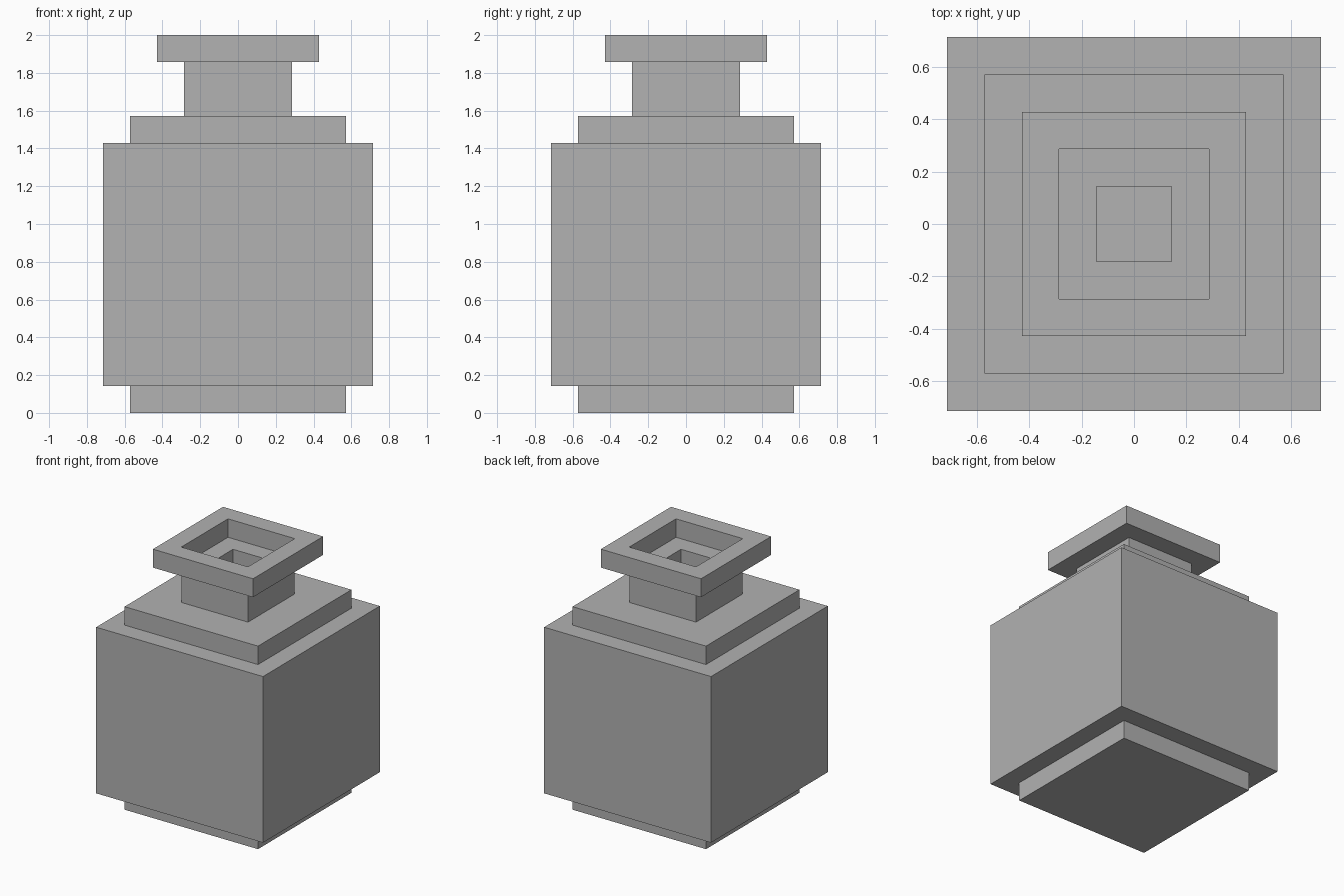
import bpy
import bmesh

cube = bpy.data.objects.get("Cube")
if cube:
    bpy.data.objects.remove(cube, do_unlink=True)

U = 2 / 14  # one block; the jar is fourteen blocks tall

grey = bpy.data.materials.new("plain grey")
grey.use_nodes = True
colour = (0.445, 0.445, 0.445, 1)
grey.diffuse_color = colour
grey.node_tree.nodes["Principled BSDF"].inputs["Base Color"].default_value = colour


def finish(name, bm):
    bmesh.ops.recalc_face_normals(bm, faces=bm.faces)
    mesh = bpy.data.meshes.new(name)
    bm.to_mesh(mesh)
    bm.free()
    mesh.materials.append(grey)
    obj = bpy.data.objects.new(name, mesh)
    bpy.context.collection.objects.link(obj)
    return obj


def square_sweep(name, profile):
    """Carry a closed (half width, height) profile around a square."""
    bm = bmesh.new()
    corners = [(-1, -1), (1, -1), (1, 1), (-1, 1)]
    loops = [[bm.verts.new((sx * r * U, sy * r * U, z * U)) for r, z in profile]
             for sx, sy in corners]
    for k, here in enumerate(loops):
        after = loops[(k + 1) % len(loops)]
        for i in range(len(profile)):
            j = (i + 1) % len(profile)
            bm.faces.new((here[i], after[i], after[j], here[j]))
    return finish(name, bm)


def square_ring(name, inner, outer, bottom, top):
    return square_sweep(name, [(inner, bottom), (outer, bottom),
                               (outer, top), (inner, top)])


# Solid foot plate
bm = bmesh.new()
bmesh.ops.create_cube(bm, size=1)
bmesh.ops.scale(bm, vec=(8 * U, 8 * U, U), verts=bm.verts)
bmesh.ops.translate(bm, vec=(0, 0, U / 2), verts=bm.verts)
finish("foot_plate", bm)

# Hollow body walls
square_ring("body_walls", 4, 5, 1, 10)

# Shoulder plate rising into the neck, with an opening down the middle
square_sweep("shoulder_and_neck", [(1, 10), (4, 10), (4, 11),
                                   (2, 11), (2, 13), (1, 13)])

# Rim around the mouth
square_ring("rim", 2, 3, 13, 14)
